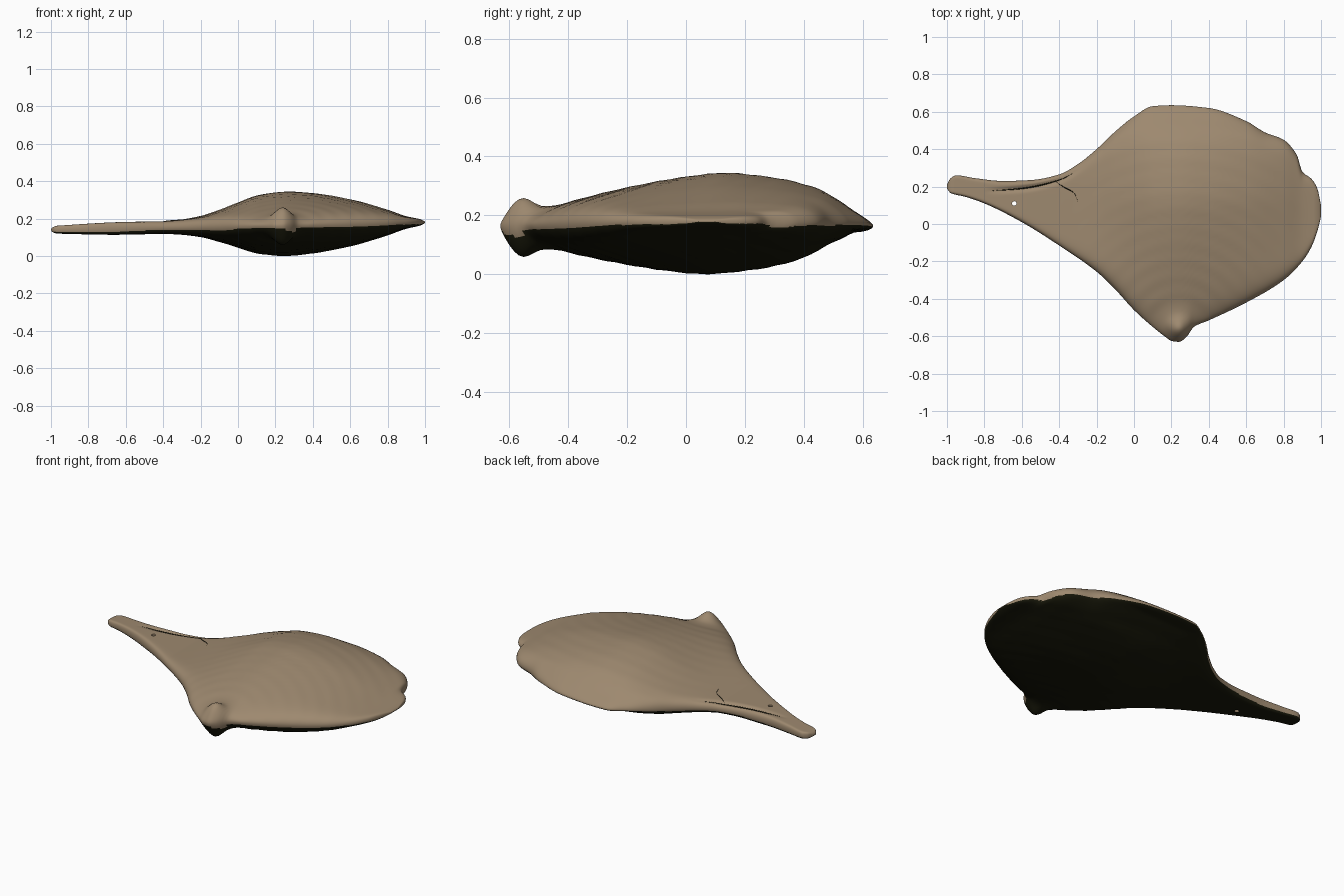
import bpy
import bmesh
from math import sin, cos, pi, sqrt, exp, hypot, radians

if "Cube" in bpy.data.objects:
    bpy.data.objects.remove(bpy.data.objects["Cube"], do_unlink=True)


def make_material(name, color):
    mat = bpy.data.materials.new(name)
    mat.use_nodes = True
    mat.diffuse_color = color
    mat.node_tree.nodes["Principled BSDF"].inputs["Base Color"].default_value = color
    return mat


tan = make_material("shell tan", (0.34, 0.25, 0.16, 1))
dark = make_material("underside dark olive", (0.009, 0.009, 0.003, 1))


def smooth_profile(points):
    """Return a monotone cubic function through the (x, value) points."""
    slopes = [(b[1] - a[1]) / (b[0] - a[0]) for a, b in zip(points, points[1:])]
    inner = [2 * p * q / (p + q) if p * q > 0 else 0 for p, q in zip(slopes, slopes[1:])]
    tangents = [slopes[0]] + inner + [slopes[-1]]

    def evaluate(x):
        x = min(max(x, points[0][0]), points[-1][0])
        i = 0
        while i < len(slopes) - 1 and x > points[i + 1][0]:
            i += 1
        (start, low), (end, high) = points[i], points[i + 1]
        span = end - start
        s = (x - start) / span
        blend = s * s * (3 - 2 * s)
        pull = tangents[i] * s * (1 - s) ** 2 - tangents[i + 1] * s * s * (1 - s)
        return low + (high - low) * blend + span * pull

    return evaluate


# Outline of the shell: back edge and front edge along x
back_edge = smooth_profile([
    (-1, .21), (-.98, .245), (-.95, .26), (-.85, .245), (-.7, .23), (-.55, .235),
    (-.4, .265), (-.3, .32), (-.2, .4), (-.1, .495), (0, .575), (.1, .63), (.2, .635),
    (.4, .62), (.6, .55), (.7, .49), (.8, .45), (.87, .37), (.9, .28), (.95, .24),
    (.98, .19), (1, .1)])
front_edge = smooth_profile([
    (-1, .19), (-.98, .165), (-.9, .145), (-.8, .11), (-.6, .01), (-.4, -.115),
    (-.2, -.255), (-.1, -.35), (0, -.46), (.1, -.55), (.17, -.605), (.2, -.625),
    (.24, -.63), (.28, -.605), (.32, -.55), (.4, -.515), (.6, -.42), (.8, -.3),
    (.9, -.2), (.95, -.12), (.98, -.04), (1, .04)])

# Swelling of the valves lengthwise and crosswise, and thickness of the rim
swell_x = smooth_profile([
    (-.4, 0), (-.3, .05), (-.2, .18), (-.1, .42), (0, .67), (.12, .91), (.26, 1),
    (.4, .93), (.6, .71), (.8, .35), (.9, .13), (1, 0)])
swell_y = smooth_profile([
    (-.63, .05), (-.5, .23), (-.4, .4), (-.2, .7), (0, .92), (.13, 1), (.3, .9),
    (.45, .68), (.55, .36), (.64, .08)])
rim = smooth_profile([(-1, .02), (-.6, .034), (-.3, .033), (0, .015), (1, .013)])
hinge_line = smooth_profile([(-.8, .175), (-.6, .19), (-.4, .235), (-.25, .32)])


def seam(x):
    return .16 + .02 * x


def edge_falloff(x, t):
    near_end = min(1, (1 - abs(x)) / .04)
    round_end = max(.12, sqrt(1 - (1 - near_end) ** 2))
    return sqrt(max(0, 1 - abs(t) ** 10)) * round_end


def surface_z(x, y, side):
    """Height of the upper (side 1) or lower (side -1) valve."""
    low, high = front_edge(x), back_edge(x)
    t = (2 * y - low - high) / (high - low)
    from_beak = hypot(x - .24, y + .57)
    thickness = rim(x) + .075 * exp(-(from_beak / .065) ** 2)
    swell = swell_x(x) * swell_y(y if side > 0 else y + .07)
    thickness += (.165 if side > 0 else .15) * swell
    # faint growth rings around the beak
    thickness += .0012 * sin(70 * from_beak) * swell_x(x)
    if side > 0 and -.8 < x < -.25:
        along = sin(pi * (x + .8) / .55)
        thickness -= .012 * along * exp(-((y - hinge_line(x)) / .014) ** 2)
    return seam(x) + side * thickness * edge_falloff(x, t)


# Shell body: cross-sections bridged from the tail to the round end
STATIONS, ROWS = 220, 56
bm = bmesh.new()
rings = []
for i in range(STATIONS + 1):
    u = i / STATIONS
    x = .5 * (2 * u - 1) - .5 * cos(pi * u)
    low, high = front_edge(x), back_edge(x)
    ring = []
    for j in range(2 * ROWS):
        side = 1 if j < ROWS else -1
        t = sin(pi * ((j % ROWS) / ROWS - .5)) * side
        y = (low + high + t * (high - low)) / 2
        ring.append(bm.verts.new((x, y, surface_z(x, y, side))))
    rings.append(ring)
for a, b in zip(rings, rings[1:]):
    for j in range(2 * ROWS):
        k = (j + 1) % (2 * ROWS)
        bm.faces.new((a[j], b[j], b[k], a[k]))
bm.faces.new(rings[0])
bm.faces.new(rings[-1])
bmesh.ops.recalc_face_normals(bm, faces=bm.faces)
for face in bm.faces:
    center = face.calc_center_median()
    if center.z < seam(center.x) and face.normal.z < -.35:
        face.material_index = 1
mesh = bpy.data.meshes.new("shell")
bm.to_mesh(mesh)
bm.free()
shell = bpy.data.objects.new("shell", mesh)
bpy.context.collection.objects.link(shell)
mesh.materials.append(tan)
mesh.materials.append(dark)

# Small round hole through the tail
bpy.ops.mesh.primitive_cylinder_add(vertices=20, radius=.012, depth=.4, location=(-.64, .11, .15))
cutter = bpy.context.object
cutter.name = "hole_cutter"
cutter.hide_render = True
cutter.data.materials.append(tan)
bpy.ops.object.select_all(action="DESELECT")
shell.select_set(True)
bpy.context.view_layer.objects.active = shell
cut = shell.modifiers.new("tail_hole", "BOOLEAN")
cut.operation = "DIFFERENCE"
cut.object = cutter
bpy.ops.object.modifier_apply(modifier=cut.name)
bpy.data.objects.remove(cutter, do_unlink=True)
bpy.ops.object.shade_smooth_by_angle(angle=radians(50))


def surface_line(name, points, radius):
    """Thin dark line lying on the upper valve, tapered at both ends."""
    curve = bpy.data.curves.new(name, "CURVE")
    curve.dimensions = "3D"
    curve.bevel_depth = radius
    curve.bevel_resolution = 1
    spline = curve.splines.new("POLY")
    spline.points.add(len(points) - 1)
    for i, (x, y) in enumerate(points):
        spline.points[i].co = (x, y, surface_z(x, y, 1), 1)
        spline.points[i].radius = .15 + sin(pi * i / (len(points) - 1))
    curve.materials.append(dark)
    bpy.context.collection.objects.link(bpy.data.objects.new(name, curve))


# Slit along the hinge groove and the crack branching from it
slit = [-.76 + .44 * i / 40 for i in range(41)]
surface_line("hinge_slit", [(x, hinge_line(x)) for x in slit], .0035)
crack = smooth_profile([(-.42, .228), (-.38, .2), (-.32, .165), (-.3, .12)])
surface_line("hinge_crack", [(-.42 + .006 * i, crack(-.42 + .006 * i)) for i in range(21)], .002)
